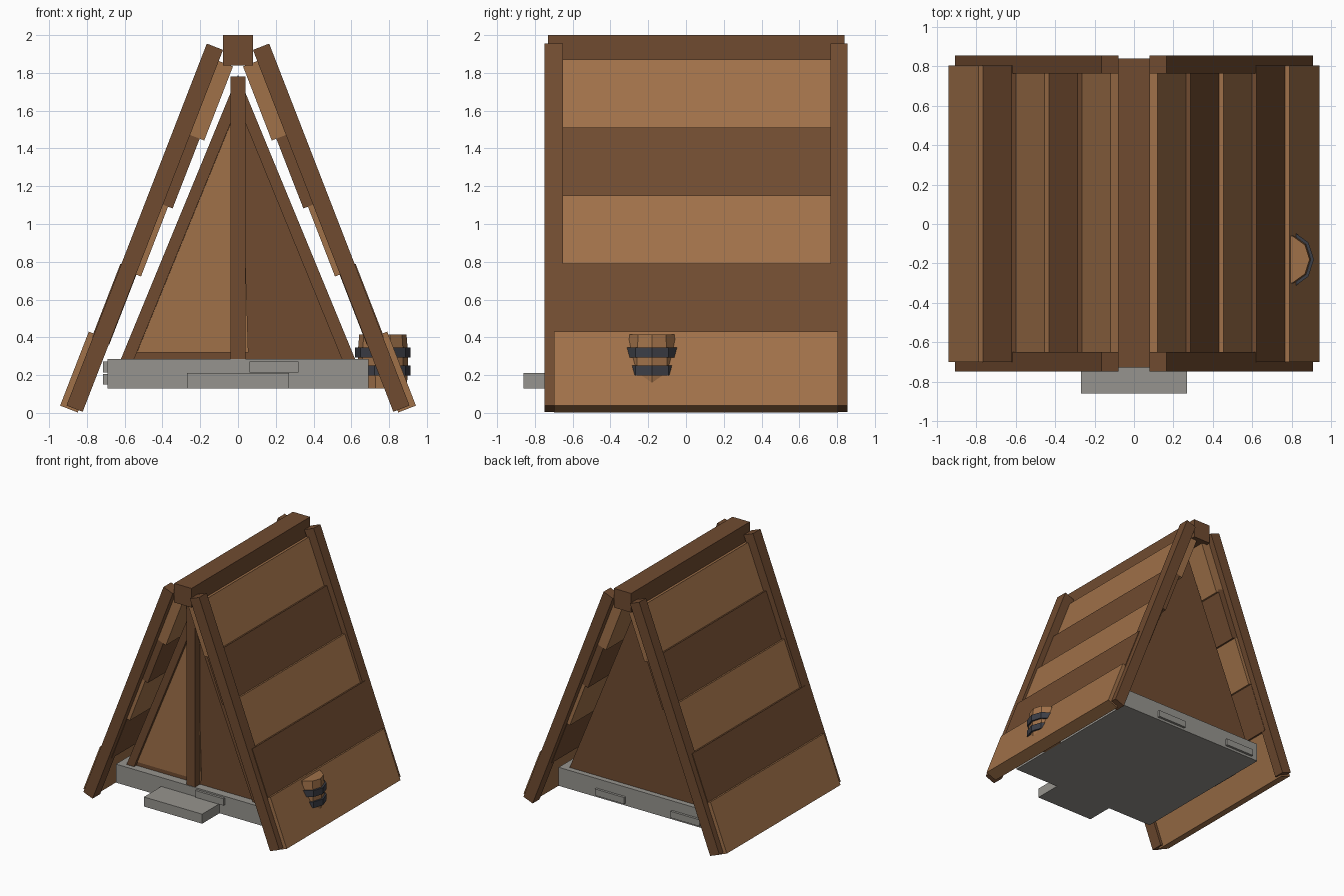
import bpy, bmesh, math

if "Cube" in bpy.data.objects:
    bpy.data.objects.remove(bpy.data.objects["Cube"])

def lin(c):
    c /= 255
    return c / 12.92 if c <= 0.04045 else ((c + 0.055) / 1.055) ** 2.4

def mat(name, r, g, b):
    m = bpy.data.materials.new(name)
    m.diffuse_color = (lin(r), lin(g), lin(b), 1)
    m.use_nodes = True
    m.node_tree.nodes["Principled BSDF"].inputs["Base Color"].default_value = m.diffuse_color
    return m

LIGHT = mat("light wood", 160, 113, 73)
DARK = mat("dark wood", 112, 75, 48)
STONE = mat("grey stone", 150, 148, 142)
IRON = mat("dark iron", 60, 62, 70)

def finish(name, bm, m):
    bmesh.ops.recalc_face_normals(bm, faces=bm.faces)
    me = bpy.data.meshes.new(name)
    bm.to_mesh(me)
    bm.free()
    me.materials.append(m)
    ob = bpy.data.objects.new(name, me)
    bpy.context.collection.objects.link(ob)
    return ob

def prism(name, pts, y0, y1, m):
    """Extrude an (x, z) outline from y0 to y1."""
    bm = bmesh.new()
    a = [bm.verts.new((x, y0, z)) for x, z in pts]
    b = [bm.verts.new((x, y1, z)) for x, z in pts]
    n = len(pts)
    bm.faces.new(a)
    bm.faces.new(b)
    for i in range(n):
        bm.faces.new((a[i], a[(i + 1) % n], b[(i + 1) % n], b[i]))
    return finish(name, bm, m)

def box(name, x0, x1, y0, y1, z0, z1, m):
    return prism(name, [(x0, z0), (x1, z0), (x1, z1), (x0, z1)], y0, y1, m)

def slanted(name, s, x, z, length, thick, y0, y1, m):
    """Roof member given by its outer top corner, on side s."""
    sn, cs = math.sin(math.radians(21.2)), math.cos(math.radians(21.2))
    x2, z2 = x + length * sn, z - length * cs
    pts = [(x, z), (x2, z2), (x2 - thick * cs, z2 - thick * sn), (x - thick * cs, z - thick * sn)]
    return prism(name, [(s * px, pz) for px, pz in pts], y0, y1, m)

# Roof: lapped planks and end rafters on both sides
for s, side in ((1, "right"), (-1, "left")):
    for i in range(5):
        slanted(f"{side}_roof_plank_{i + 1}", s, 0.12 + 0.1675 * i, 1.87 - 0.36 * i, 0.42, 0.1,
                -0.70, 0.805, DARK if i % 2 else LIGHT)
    for end, y0, y1 in (("front", -0.75, -0.65), ("back", 0.765, 0.855)):
        slanted(f"{end}_{side}_rafter", s, 0.165, 1.955, 2.055, 0.092, y0, y1, DARK)
box("ridge_beam", -0.08, 0.08, -0.73, 0.84, 1.84, 2.0, DARK)

# Stone base, step and raised stones
F, B = -0.63, 0.70
box("stone_base", -0.69, 0.69, F, B, 0.13, 0.285, STONE)
box("front_step", -0.27, 0.27, -0.86, F + 0.01, 0.13, 0.21, STONE)
box("front_stone", 0.06, 0.32, F - 0.02, F + 0.02, 0.215, 0.272, STONE)
box("back_stone_1", 0.07, 0.34, B - 0.02, B + 0.02, 0.15, 0.205, STONE)
box("back_stone_2", -0.63, -0.36, B - 0.02, B + 0.02, 0.15, 0.205, STONE)
box("left_stone_low", -0.715, -0.67, 0.15, 0.41, 0.15, 0.205, STONE)
box("left_stone_high", -0.715, -0.67, -0.35, -0.09, 0.215, 0.272, STONE)

# Inner tent-shaped walls with front frame and post
W = -0.56
prism("walls", [(-0.62, 0.285), (0.62, 0.285), (0, 1.79)], W, 0.655, DARK)
for s, side in ((1, "right"), (-1, "left")):
    prism(f"{side}_front_frame", [(s * 0.62, 0.285), (s * 0.55, 0.285), (0, 1.63), (0, 1.79)],
          W - 0.03, W + 0.01, DARK)
box("front_post", -0.04, 0.04, F + 0.005, W + 0.01, 0.285, 1.78, DARK)
prism("left_front_panel", [(-0.04, 0.32), (-0.535, 0.32), (-0.04, 1.53)], W - 0.008, W + 0.001, LIGHT)
prism("door_gap", [(0.04, 0.32), (0.055, 0.32), (0.04, 0.8)], W - 0.008, W + 0.001, LIGHT)

# Ten-sided barrel with two iron hoops
def rings(name, profile, m):
    bm = bmesh.new()
    loops = []
    for r, z in profile:
        loops.append([bm.verts.new((0.767 + r * math.cos(math.tau * k / 10),
                                    -0.18 + r * math.sin(math.tau * k / 10), z)) for k in range(10)])
    for a, b in zip(loops, loops[1:]):
        for k in range(10):
            bm.faces.new((a[k], a[(k + 1) % 10], b[(k + 1) % 10], b[k]))
    bm.faces.new(loops[0])
    bm.faces.new(loops[-1])
    return finish(name, bm, m)

rings("barrel_body", [(0.125, 0.13), (0.133, 0.22), (0.133, 0.32), (0.125, 0.415)], LIGHT)
rings("barrel_upper_hoop", [(0.147, 0.292), (0.147, 0.345)], IRON)
rings("barrel_lower_hoop", [(0.147, 0.198), (0.147, 0.25)], IRON)
